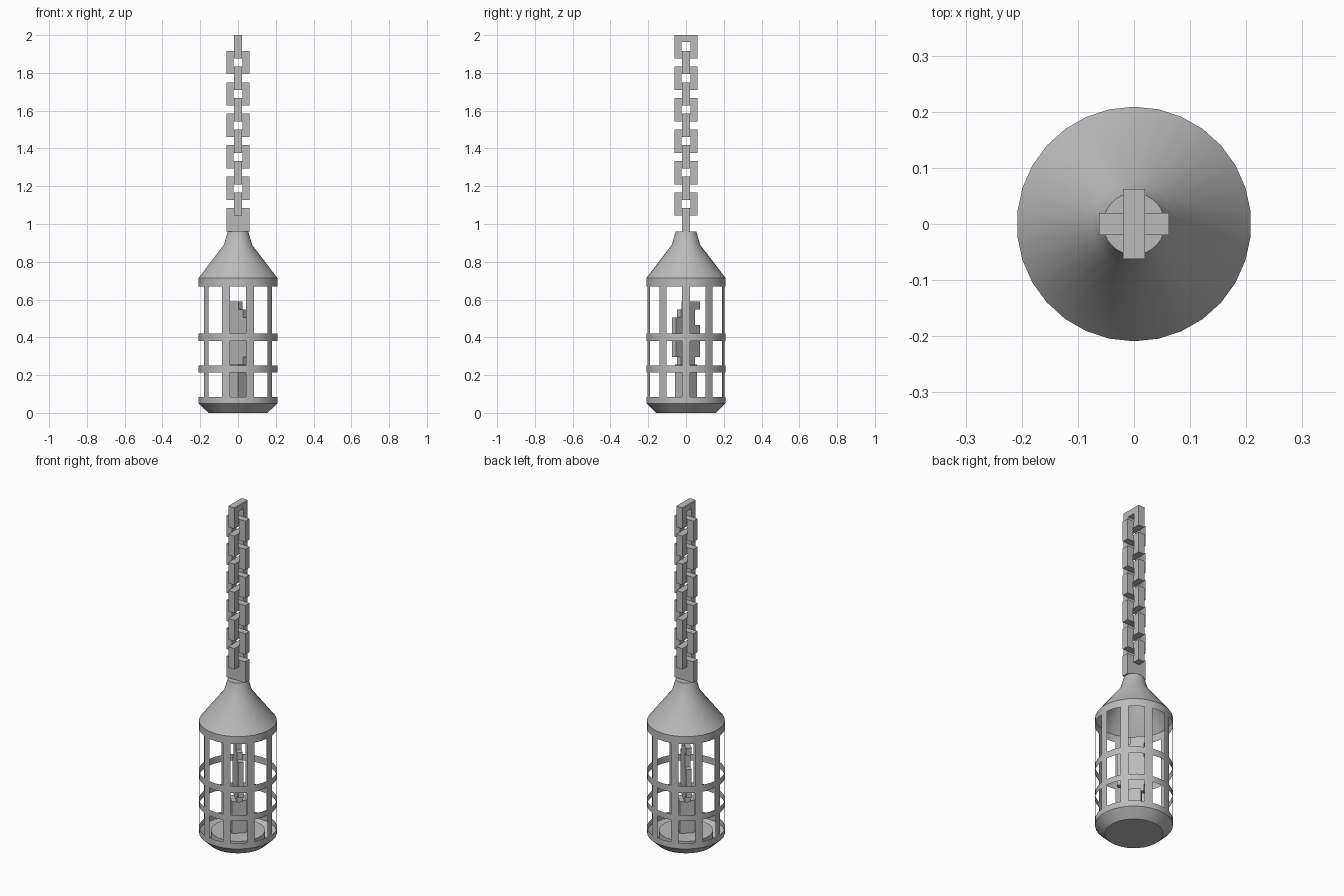
import bpy, bmesh, math
from mathutils import Matrix

cube = bpy.data.objects.get("Cube")
if cube:
    bpy.data.objects.remove(cube)

metal = bpy.data.materials.new("plain_grey")
metal.use_nodes = True
GREY = (0.5, 0.5, 0.5, 1)
metal.diffuse_color = GREY
metal.node_tree.nodes["Principled BSDF"].inputs["Base Color"].default_value = GREY


def finish(bm, name, smooth=False):
    bmesh.ops.recalc_face_normals(bm, faces=bm.faces)
    mesh = bpy.data.meshes.new(name)
    bm.to_mesh(mesh)
    bm.free()
    obj = bpy.data.objects.new(name, mesh)
    bpy.context.collection.objects.link(obj)
    mesh.materials.append(metal)
    if smooth:
        bpy.ops.object.select_all(action='DESELECT')
        obj.select_set(True)
        bpy.context.view_layer.objects.active = obj
        bpy.ops.object.shade_smooth_by_angle(angle=math.radians(30))
    return obj


def prism(name, outline, thickness, turn=0.0):
    """Extrude an (x, z) outline along y, then turn it about z."""
    bm = bmesh.new()
    face = bm.faces.new([bm.verts.new((x, -thickness / 2, z)) for x, z in outline])
    out = bmesh.ops.extrude_face_region(bm, geom=[face])
    moved = [v for v in out["geom"] if isinstance(v, bmesh.types.BMVert)]
    bmesh.ops.translate(bm, verts=moved, vec=(0, thickness, 0))
    bm.transform(Matrix.Rotation(turn, 4, 'Z'))
    return finish(bm, name)


def cylinder(name, radius, z0, z1, sides, turn=0.0, smooth=False):
    bm = bmesh.new()
    bmesh.ops.create_cone(bm, cap_ends=True, segments=sides, radius1=radius,
                          radius2=radius, depth=z1 - z0,
                          matrix=Matrix.Translation((0, 0, (z0 + z1) / 2))
                          @ Matrix.Rotation(turn, 4, 'Z'))
    return finish(bm, name, smooth)


# Lantern shell: thin turned sheet, with windows left open between every third facet
SIDES, R = 30, 0.209
profile = [(0.157, 0), (R, 0.05), (R, 0.085), (R, 0.215), (R, 0.25), (R, 0.38),
           (R, 0.42), (R, 0.67), (R, 0.715), (0.075, 0.89), (0.055, 0.96)]
window_rows = (2, 4, 6)
bm = bmesh.new()
rings = []
for r, z in profile:
    angles = [math.tau * (i - 0.5) / SIDES for i in range(SIDES)]
    rings.append([bm.verts.new((r * math.cos(a), r * math.sin(a), z)) for a in angles])
for row in range(len(rings) - 1):
    low, high = rings[row], rings[row + 1]
    for i in range(SIDES):
        if row in window_rows and i % 3:
            continue
        j = (i + 1) % SIDES
        bm.faces.new((low[i], low[j], high[j], high[i]))
bm.faces.new(rings[0])
bm.faces.new(rings[-1])
finish(bm, "lantern_shell", smooth=True)

# Floor and square candle turned cornerwise
cylinder("lantern_floor", 0.145, 0.005, 0.065, SIDES, smooth=True)
cylinder("candle", 0.057, 0.065, 0.255, 4)

# Stepped flame plate, rows from the top: first and last column filled
rows = [(2, 4), (1, 3), (0, 3), (0, 4), (0, 4), (0, 4), (0, 4), (1, 3)]
COL, ROW, TOP = 0.036, 0.042, 0.59
right, left = [], []
for k, (first, last) in enumerate(rows):
    for z in (TOP - k * ROW, TOP - (k + 1) * ROW):
        for side, column in ((left, first), (right, last + 1)):
            point = ((column - 2.5) * COL, z)
            if len(side) > 1 and side[-1][0] == side[-2][0] == point[0]:
                side.pop()
            side.append(point)
prism("flame", right + left[::-1], 0.03, math.radians(135))

# Chain of square links, alternating direction
HALF, HOLE, THICK, PITCH = 0.062, 0.025, 0.04, 0.0832


def link(name, z, turn):
    bm = bmesh.new()
    loops = []
    for y in (-THICK / 2, THICK / 2):
        for h in (HALF, HOLE):
            loops.append([bm.verts.new((sx * h, y, z + sz * h))
                          for sx, sz in ((-1, -1), (1, -1), (1, 1), (-1, 1))])
    # Outer front, inner front, inner back, outer back, joined all round
    order = [loops[0], loops[1], loops[3], loops[2]]
    for n in range(4):
        a, b = order[n], order[(n + 1) % 4]
        for i in range(4):
            j = (i + 1) % 4
            bm.faces.new((a[i], a[j], b[j], b[i]))
    bm.transform(Matrix.Rotation(turn, 4, 'Z'))
    finish(bm, name)


for n in range(11):
    link(f"chain_link_{n + 1}", 2 - HALF - n * PITCH, math.pi / 2 if n % 2 == 0 else 0)

# Solid mounting plate at the foot of the chain
z = 2 - HALF - 11 * PITCH
prism("mounting_plate", [(-HALF, z - HALF), (HALF, z - HALF),
                         (HALF, z + HALF), (-HALF, z + HALF)], THICK)
